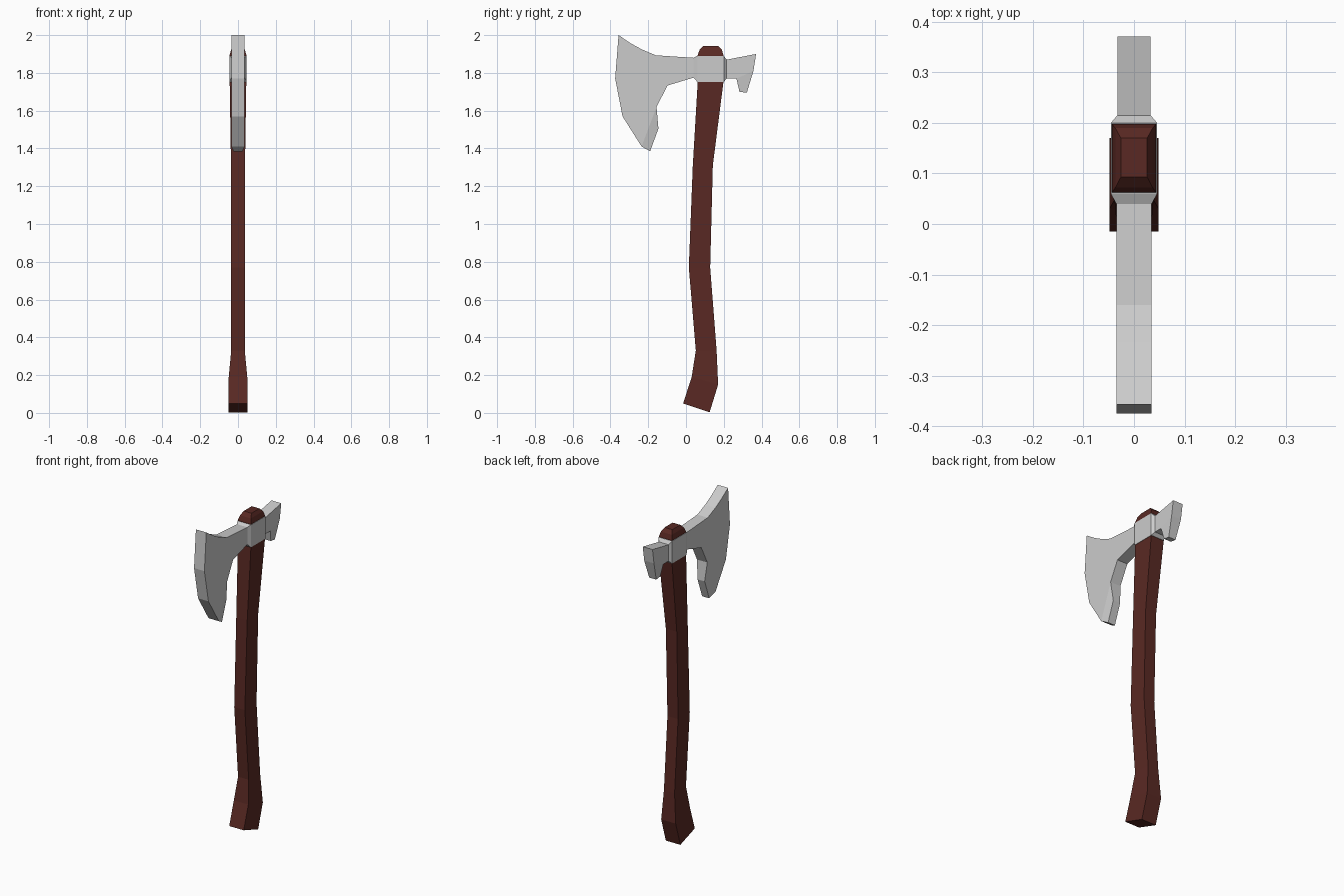
import bpy
import bmesh


def make_object(name, bm):
    bmesh.ops.recalc_face_normals(bm, faces=bm.faces)
    mesh = bpy.data.meshes.new(name)
    bm.to_mesh(mesh)
    bm.free()
    obj = bpy.data.objects.new(name, mesh)
    bpy.context.collection.objects.link(obj)
    return obj


# Wooden handle: four-sided rings lofted from butt to cap
# (front y, front z, back y, back z, half width)
rings = [
    (-0.015, 0.05, 0.125, 0.003, 0.049),
    (0.03, 0.19, 0.17, 0.15, 0.049),
    (0.052, 0.33, 0.162, 0.33, 0.036),
    (0.015, 0.77, 0.128, 0.77, 0.036),
    (0.036, 1.31, 0.142, 1.31, 0.037),
    (0.062, 1.75, 0.198, 1.75, 0.044),
    (0.062, 1.895, 0.198, 1.895, 0.044),
    (0.072, 1.922, 0.19, 1.922, 0.037),
    (0.093, 1.943, 0.17, 1.943, 0.026),
]
bm = bmesh.new()
loops = [[bm.verts.new(p) for p in ((-w, fy, fz), (w, fy, fz), (w, by, bz), (-w, by, bz))]
         for fy, fz, by, bz, w in rings]
for a, b in zip(loops, loops[1:]):
    for i in range(4):
        j = (i + 1) % 4
        bm.faces.new((a[i], a[j], b[j], b[i]))
bm.faces.new(loops[0])
bm.faces.new(loops[-1])
handle = make_object("handle", bm)
wood = bpy.data.materials.new("dark_red_wood")
wood.diffuse_color = (0.1, 0.022, 0.017, 1)
handle.data.materials.append(wood)

# Steel head: outline (y, z, half width), clockwise from the upper blade tip
B, C, P, T = 0.035, 0.046, 0.033, 0.024
outline = [
    (-0.357, 2.0, B), (-0.29, 1.955, B), (-0.235, 1.925, B), (-0.16, 1.893, B),
    (0.04, 1.88, B), (0.06, 1.89, C), (0.2, 1.89, C), (0.215, 1.87, P),
    (0.371, 1.9, P), (0.357, 1.81, P), (0.322, 1.695, T), (0.283, 1.70, T),
    (0.267, 1.77, P), (0.215, 1.77, P), (0.2, 1.752, C), (0.06, 1.752, C),
    (0.04, 1.775, B), (-0.098, 1.733, B), (-0.156, 1.62, B), (-0.146, 1.505, T),
    (-0.19, 1.385, T), (-0.235, 1.41, B), (-0.336, 1.57, B), (-0.375, 1.77, B),
]
# Side panels: blade, beard tip, collar flare, collar, rear flare, poll, poll spur
panels = [
    [0, 1, 2, 3, 4, 16, 17, 18, 21, 22, 23], [18, 19, 20, 21],
    [4, 5, 15, 16], [5, 6, 14, 15], [6, 7, 13, 14],
    [7, 8, 9, 12, 13], [9, 10, 11, 12],
]
bm = bmesh.new()
sides = [[bm.verts.new((s * w, y, z)) for y, z, w in outline] for s in (-1, 1)]
for side in sides:
    for panel in panels:
        bm.faces.new([side[i] for i in panel])
left, right = sides
for i in range(len(outline)):
    j = (i + 1) % len(outline)
    bm.faces.new((left[i], left[j], right[j], right[i]))
make_object("axe_head", bm)
